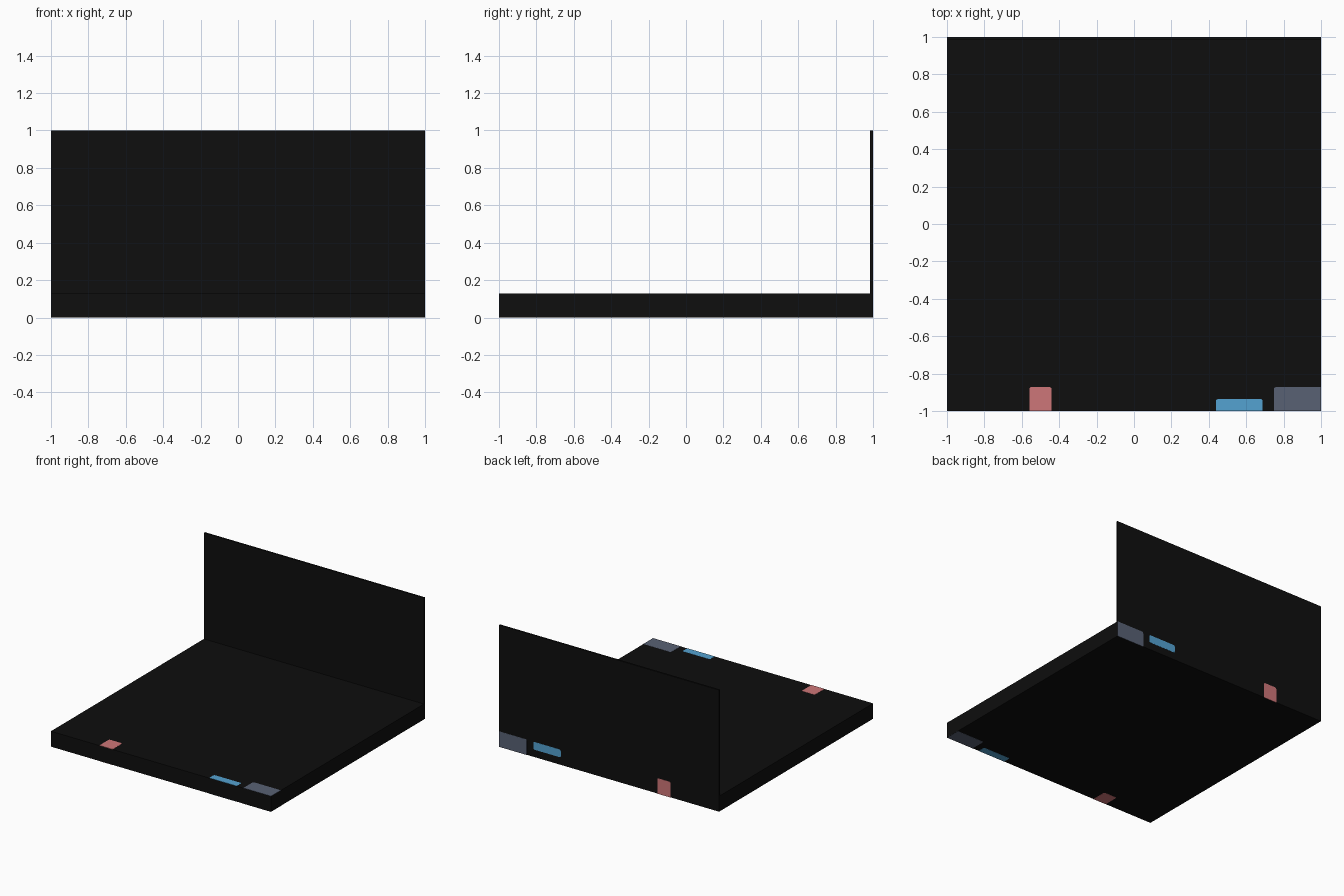
import bpy, bmesh, math
from mathutils import Vector

if "Cube" in bpy.data.objects:
    bpy.data.objects.remove(bpy.data.objects["Cube"])


def material(name, rgb):
    m = bpy.data.materials.new(name)
    lin = [(c / 255 / 12.92) if c < 11 else ((c / 255 + 0.055) / 1.055) ** 2.4 for c in rgb]
    m.diffuse_color = (*lin, 1)
    m.use_nodes = True
    m.node_tree.nodes["Principled BSDF"].inputs["Base Color"].default_value = m.diffuse_color
    return m


BLACK = material("black", (14, 14, 14))
RED = material("soft red", (206, 118, 120))
BLUE = material("sky blue", (84, 162, 209))
GREY = material("slate grey", (88, 97, 116))

E = 0.0012          # plate thickness
BASE_H = 0.128      # base slab height
PANEL_T = 0.015     # back panel thickness


def finish(name, bm, mat):
    bmesh.ops.recalc_face_normals(bm, faces=bm.faces)
    me = bpy.data.meshes.new(name)
    bm.to_mesh(me)
    bm.free()
    me.materials.append(mat)
    ob = bpy.data.objects.new(name, me)
    bpy.context.collection.objects.link(ob)
    return ob


def box(name, lo, hi, mat):
    bm = bmesh.new()
    bmesh.ops.create_cube(bm, size=1)
    for v in bm.verts:
        v.co = [l + (c + 0.5) * (h - l) for c, l, h in zip(v.co, lo, hi)]
    return finish(name, bm, mat)


def outline(x0, x1, v0, v1, rounded, r=0.012):
    # rectangle whose listed corners are rounded, counter-clockwise from lower left
    pts = []
    for i, (x, v, sx, sv) in enumerate([(x0, v0, 1, 1), (x1, v0, -1, 1),
                                        (x1, v1, -1, -1), (x0, v1, 1, -1)]):
        if i not in rounded:
            pts.append((x, v))
            continue
        for k in range(5):
            a = math.pi * (1 + i / 2 + k / 8)
            pts.append((x + sx * r + r * math.cos(a), v + sv * r + r * math.sin(a)))
    return pts


def plate(name, pts, place, normal, mat):
    # thin plate whose outer face lies where place() puts it
    bm = bmesh.new()
    f = bm.faces.new([bm.verts.new(place(x, v)) for x, v in pts])
    ext = bmesh.ops.extrude_face_region(bm, geom=[f], use_keep_orig=True)
    moved = [g for g in ext["geom"] if isinstance(g, bmesh.types.BMVert)]
    bmesh.ops.translate(bm, verts=moved, vec=Vector(normal) * -2 * E)
    return finish(name, bm, mat)


# base slab and upright back panel
box("base_slab", (-1, -1, E), (1, 1 - PANEL_T, BASE_H), BLACK)
box("back_panel", (-1, 1 - PANEL_T, E), (1, 1 - E, 1), BLACK)

# coloured plates repeated on the top, underside and back
TOP = 0.128
HALF = 0.064
marks = [("red", -0.56, -0.44, TOP, RED, (2, 3)),
         ("blue", 0.438, 0.688, HALF, BLUE, (2, 3)),
         ("grey", 0.748, 1.0, TOP, GREY, (3,))]
for name, x0, x1, depth, mat, rounded in marks:
    flat = outline(x0, x1, 0, depth, rounded)
    plate(name + "_top_plate", flat, lambda x, v: (x, -1 + v, BASE_H + E), (0, 0, 1), mat)
    plate(name + "_bottom_plate", flat, lambda x, v: (x, -1 + v, 0), (0, 0, -1), mat)
    # on the back the blue plate sits in the upper half of the band
    back = outline(x0, x1, 0.062, 0.126, (0, 1, 2, 3)) if name == "blue" else flat
    plate(name + "_back_plate", back, lambda x, v: (x, 1, v), (0, 1, 0), mat)
